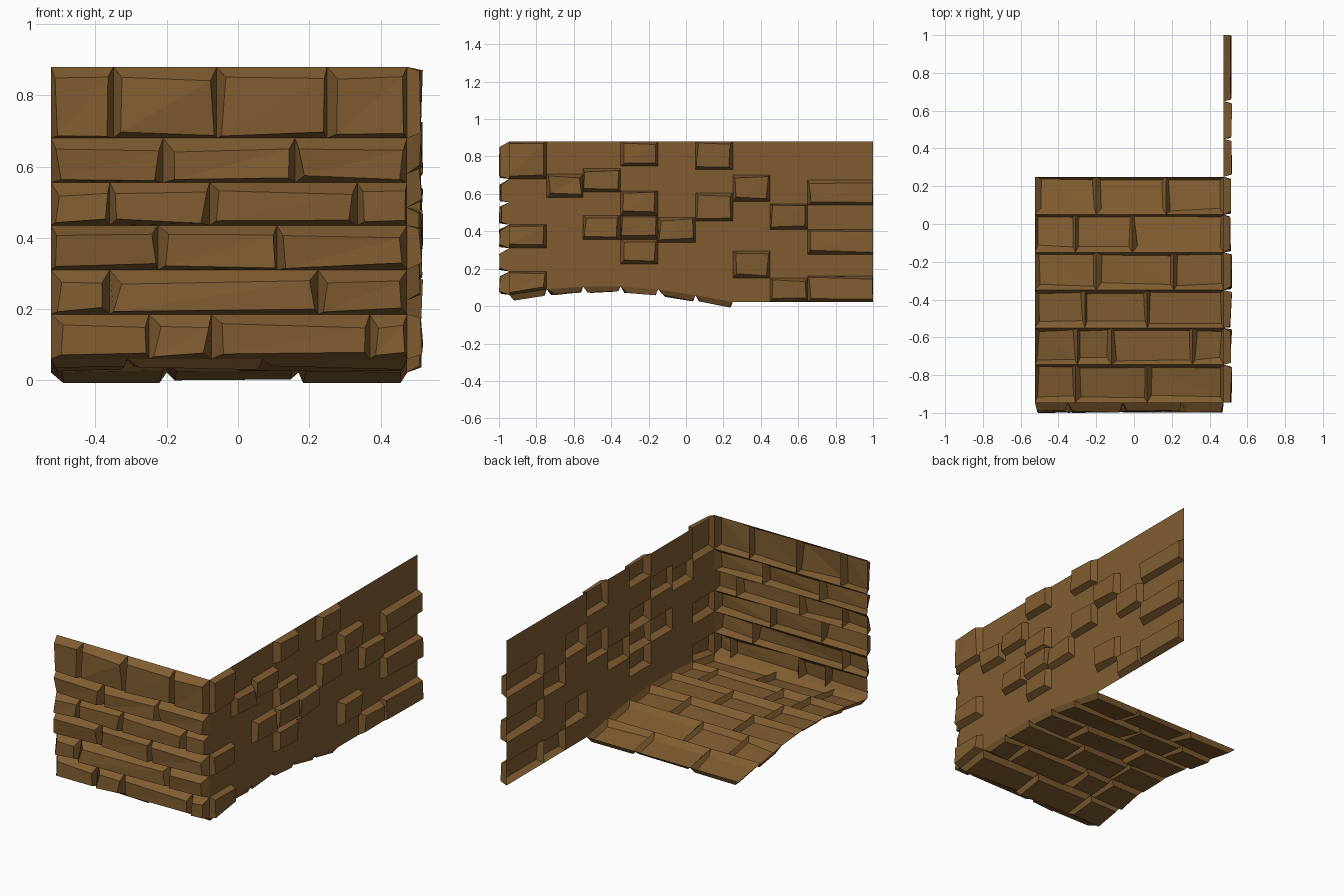
import bpy, bmesh, random
from mathutils import Vector

if "Cube" in bpy.data.objects:
    bpy.data.objects.remove(bpy.data.objects["Cube"])

random.seed(7)
L, R, F, TOP = -0.525, 0.475, -0.945, 0.88   # sheet planes: left edge, side wall, front wall, top

mat = bpy.data.materials.new("brown_brick")
mat.diffuse_color = (0.22, 0.11, 0.03, 1)
mat.use_nodes = True
mat.node_tree.nodes["Principled BSDF"].inputs["Base Color"].default_value = mat.diffuse_color

# Arched floor profile: (y, z) at each brick course
ARCH = [(F, .06), (-.745, .09), (-.55, .104), (-.35, .106), (-.15, .09), (.05, .058), (.25, .022), (1.0, .022)]


def arch(y):
    for (y0, z0), (y1, z1) in zip(ARCH, ARCH[1:]):
        if y <= y1 + 1e-6:
            return z0 + (z1 - z0) * (y - y0) / (y1 - y0)
    return ARCH[-1][1]


def quad(bm, pts):
    bm.faces.new([bm.verts.new(p) for p in pts])


def brick(bm, base, normal, depth, ins):
    """Open-backed chipped brick; ins gives (min, max) bevel for left, right, bottom, top."""
    b = [Vector(p) for p in base]
    n = Vector(normal)
    u, v = (b[1] - b[0]).normalized(), (b[3] - b[0]).normalized()
    r = lambda k: random.uniform(*ins[k])
    t = [b[0] + u * r(0) + v * r(2), b[1] - u * r(1) + v * r(2),
         b[2] - u * r(1) - v * r(3), b[3] + u * r(0) - v * r(3)]
    vb = [bm.verts.new(p) for p in b]
    vt = [bm.verts.new(p + n * random.uniform(*depth)) for p in t]
    for i in range(4):
        j = (i + 1) % 4
        bm.faces.new((vb[i], vb[j], vt[j], vt[i]))
    bm.faces.new((vt[0], vt[1], vt[2]))
    bm.faces.new((vt[0], vt[2], vt[3]))


def finish(bm, name):
    bmesh.ops.remove_doubles(bm, verts=bm.verts, dist=0.0005)
    me = bpy.data.meshes.new(name)
    bm.to_mesh(me)
    bm.free()
    me.materials.append(mat)
    bpy.context.collection.objects.link(bpy.data.objects.new(name, me))


# Front wall: six courses of bricks
rows = [(.68, TOP, (-.35, -.06, .25)), (.555, .68, (-.21, .16)), (.435, .555, (-.36, -.08, .335)),
        (.31, .435, (-.225, .11)), (.185, .31, (-.36, .225)), (.06, .185, (-.25, -.075, .37))]
bm = bmesh.new()
for z0, z1, seams in rows:
    xs = [L, *seams, R]
    for a, b in zip(xs, xs[1:]):
        brick(bm, [(a, F, z0), (b, F, z0), (b, F, z1), (a, F, z1)], (0, -1, 0), (.042, .055),
              [(.01, .035), (.004, .025), (.004, .02), (.022, .04)])
finish(bm, "front_wall")

# Arched floor: bricks bulge downward
floor_seams = [(-.31, .07), (-.3, -.12, .31), (-.26, .07), (-.2, .21), (-.31, -.01), (-.2, .17)]
bm = bmesh.new()
for (p, q, seams) in zip(ARCH, ARCH[1:], floor_seams):
    xs = [L, *seams, R]
    for a, b in zip(xs, xs[1:]):
        brick(bm, [(a, *q), (b, *q), (b, *p), (a, *p)], (0, 0, -1), (.022, .035),
              [(.01, .035), (.01, .025), (.01, .02), (.02, .04)])
finish(bm, "arched_floor")

# Side wall: flat columns with scattered raised bricks (y0, y1, [brick z ranges])
columns = [
    (F, -.745, [(.06, .185), (.31, .435), (.68, TOP)]),
    (-.745, -.55, [(.58, .705)]),
    (-.55, -.35, [(.355, .485), (.61, .735)]),
    (-.35, -.15, [(.225, .355), (.355, .485), (.485, .615), (.75, TOP)]),
    (-.15, .05, [(.34, .475)]),
    (.05, .25, [(.455, .605), (.73, TOP)]),
    (.25, .45, [(.15, .295), (.56, .7)]),
    (.45, .65, [(.022, .15), (.41, .545)]),
    (.65, 1.0, [(.022, .16), (.275, .41), (.54, .675)]),
]


def panel(y0, y1, z0, z1):
    lift = lambda y, z: (R, y, max(z, arch(y)))
    return [lift(y0, z0), lift(y1, z0), lift(y1, z1), lift(y0, z1)]


bm = bmesh.new()
for y0, y1, spans in columns:
    low = 0
    for z0, z1 in spans:
        if z0 - max(low, arch(y0)) > .002:
            quad(bm, panel(y0, y1, low, z0))
        # corner and end bricks stay flush with the wall ends
        left = (0, .001) if y0 == F else (.003, .02)
        right = (0, .004) if y1 == 1.0 else (.008, .022)
        brick(bm, panel(y0, y1, z0, z1), (1, 0, 0), (.032, .045),
              [left, right, (.012, .025), (.005, .02)])
        low = z1
    if TOP - low > .002:
        quad(bm, panel(y0, y1, low, TOP))
finish(bm, "side_wall")
